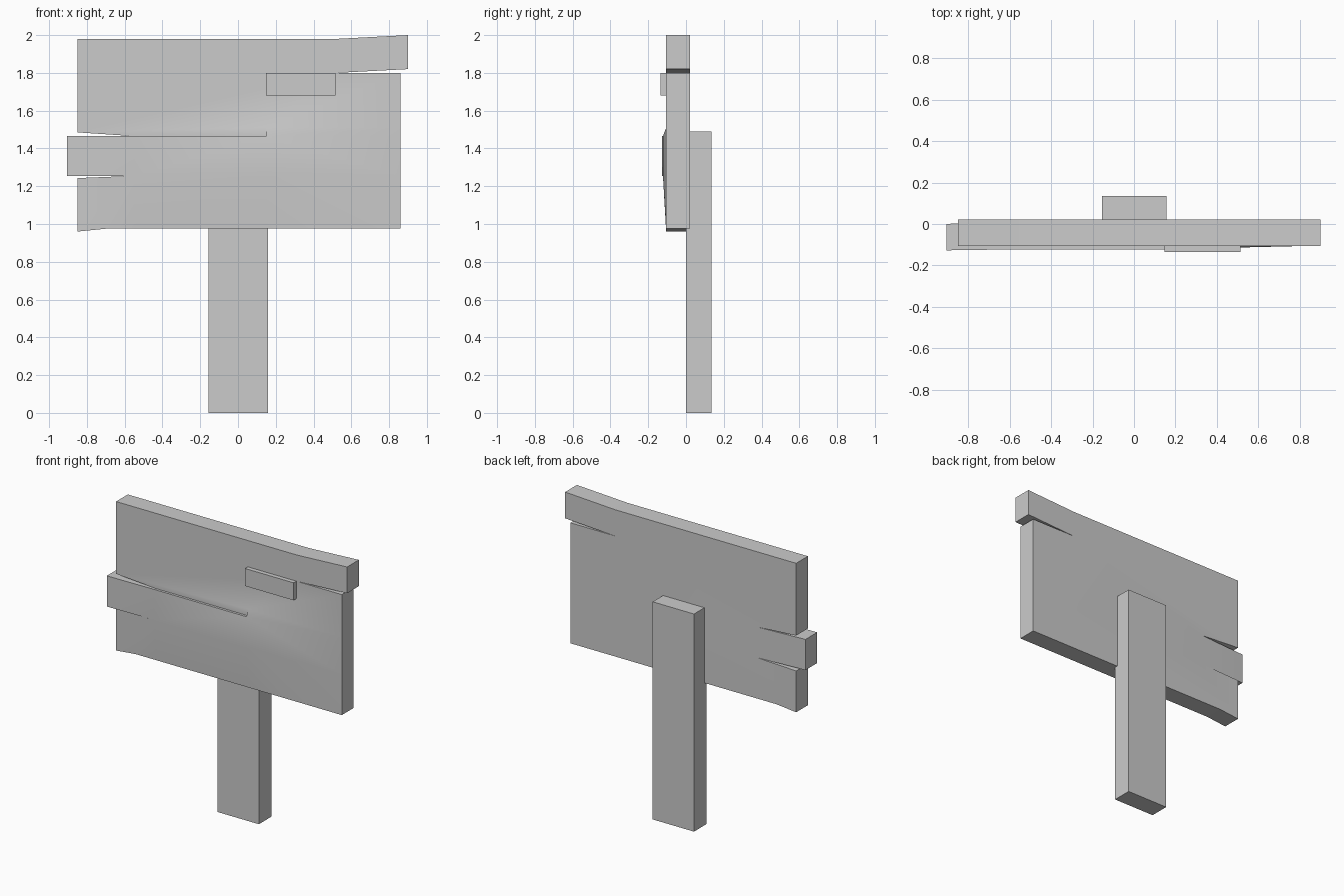
import bpy, bmesh, math

if "Cube" in bpy.data.objects:
    bpy.data.objects.remove(bpy.data.objects["Cube"])

FRONT, BACK, BULGE = -0.105, 0.022, -0.122


def finish(name, bm):
    bmesh.ops.recalc_face_normals(bm, faces=bm.faces)
    mesh = bpy.data.meshes.new(name)
    bm.to_mesh(mesh)
    bm.free()
    obj = bpy.data.objects.new(name, mesh)
    bpy.context.collection.objects.link(obj)
    return obj


def box(name, x, y, z):
    bm = bmesh.new()
    bmesh.ops.create_cube(bm, size=1)
    for v in bm.verts:
        v.co = [r[0] if c < 0 else r[1] for r, c in zip((x, y, z), v.co)]
    return finish(name, bm)


# Board corners: x, z and, where raised, the front depth
P = {
    # top plank with its bent right end
    "a": (-.85, 1.98), "b": (.52, 1.98), "c": (.90, 2.0), "d": (.90, 1.82),
    "e": (.52, 1.80), "f": (.86, 1.80),
    # right edge and bottom edge
    "t": (.86, 1.51), "s": (.86, 1.465), "u": (.86, 1.255), "h": (.86, .975),
    "w": (.50, .975), "R": (.15, .975), "L": (-.55, .975), "i": (-.70, .975),
    "j": (-.85, .96), "k": (-.85, 1.243), "p": (-.85, 1.485),
    # raised middle plank with its projecting left end
    "l": (-.55, 1.255, BULGE), "m": (-.905, 1.255, -.127),
    "n": (-.905, 1.465, -.127), "o": (-.55, 1.465, BULGE),
    "q": (.15, 1.465, BULGE), "r": (.15, 1.255, BULGE),
    # foot of the ledge above the middle plank
    "O": (-.55, 1.465), "Q": (.15, 1.465), "T": (.15, 1.51),
}
FACES = ("apOQTtfeb", "bedc", "QqT", "OoqQ", "qst", "qtT", "nmlrqo",
         "qrus", "rwhu", "rlLR", "rRw", "lkji", "liL")
OUTLINE = "apOonmlkjiLRwhustfedcb"

bm = bmesh.new()
front = {k: bm.verts.new((p[0], p[2] if len(p) > 2 else FRONT, p[1])) for k, p in P.items()}
back = {}
for k in OUTLINE:
    if k != "O":
        back[k] = bm.verts.new((P[k][0], 0.0 if k in "mn" else BACK, P[k][1]))
back["O"] = back["o"]

# front panels
for f in FACES:
    bm.faces.new([front[k] for k in f])
# edge walls
for k0, k1 in zip(OUTLINE, OUTLINE[1:] + OUTLINE[0]):
    if back[k0] != back[k1]:
        bm.faces.new((front[k0], front[k1], back[k1], back[k0]))
# back: main panel, bent arm and plank end
for f in ("apolkjiLRwhustfeb", "bedc", "onml"):
    bm.faces.new([back[k] for k in reversed(f)])
board = finish("sign_board", bm)
bpy.context.view_layer.objects.active = board
board.select_set(True)
bpy.ops.object.shade_smooth_by_angle(angle=math.radians(25))

# post behind the board and small patch on the front
box("post", (-.155, .158), (.0, .135), (0, 1.49))
box("patch", (.148, .515), (-.135, -.09), (1.68, 1.80))
